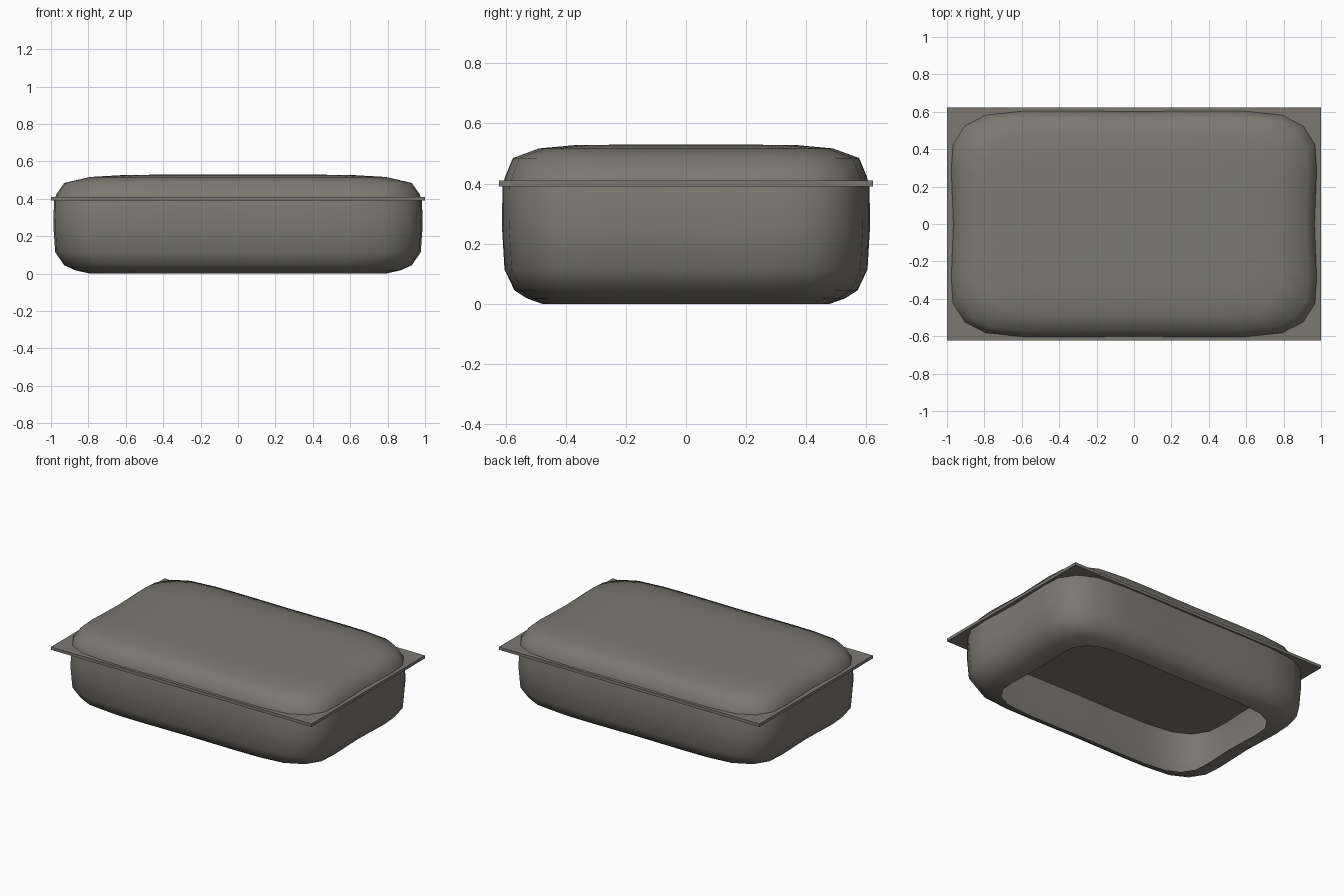
import bpy, bmesh, math

if "Cube" in bpy.data.objects:
    bpy.data.objects.remove(bpy.data.objects["Cube"])

grey = bpy.data.materials.new("warm grey")
grey.diffuse_color = (0.20, 0.19, 0.165, 1)
grey.use_nodes = True
grey.node_tree.nodes["Principled BSDF"].inputs["Base Color"].default_value = grey.diffuse_color


def finish(bm, name, smooth):
    bmesh.ops.recalc_face_normals(bm, faces=bm.faces)
    me = bpy.data.meshes.new(name)
    bm.to_mesh(me)
    bm.free()
    me.materials.append(grey)
    for p in me.polygons:
        p.use_smooth = smooth
    ob = bpy.data.objects.new(name, me)
    bpy.context.collection.objects.link(ob)
    return ob


def outline(a, b, z, n=6.5):
    """Rounded rectangle with slightly pinched sides."""
    quarter = [(1, 0.22), (1, 0.48), (0.99, 0.70), (0.925, 0.865),
               (0.81, 0.96), (0.61, 0.995), (0.4, 1), (0.2, 1)]
    pts = [(1, 0)] + quarter + [(0, 1)]
    half = pts + [(-x, y) for x, y in reversed(pts[:-1])]
    full = half + [(x, -y) for x, y in reversed(half[1:-1])]
    ring = []
    for x, y in full:
        px = 1 - 0.012 * math.exp(-(y / 0.3) ** 2)
        py = 1 - 0.008 * math.exp(-(x / 0.3) ** 2)
        ring.append((a * x * px, b * y * py, z))
    return ring


# Soft shell: open underneath, domed above (half width, half depth, height)
profile = [(0.79, 0.48, 0.0), (0.87, 0.53, 0.018), (0.93, 0.572, 0.045),
           (0.978, 0.605, 0.115), (0.988, 0.613, 0.25), (0.985, 0.612, 0.39),
           (0.972, 0.602, 0.425), (0.93, 0.577, 0.485), (0.79, 0.49, 0.517),
           (0.6, 0.37, 0.528), (0.3, 0.19, 0.53)]
bm = bmesh.new()
rings = [[bm.verts.new(p) for p in outline(*row)] for row in profile]
for lo, hi in zip(rings, rings[1:]):
    for i in range(len(lo)):
        j = (i + 1) % len(lo)
        bm.faces.new((lo[i], lo[j], hi[j], hi[i]))
bm.faces.new(rings[-1])
finish(bm, "soft_shell", True)

# Thin flat plate passing through the shell
bm = bmesh.new()
bmesh.ops.create_cube(bm, size=1)
bmesh.ops.scale(bm, vec=(2.0, 1.245, 0.02), verts=bm.verts)
bmesh.ops.translate(bm, vec=(0, 0, 0.4), verts=bm.verts)
finish(bm, "flat_plate", False)
